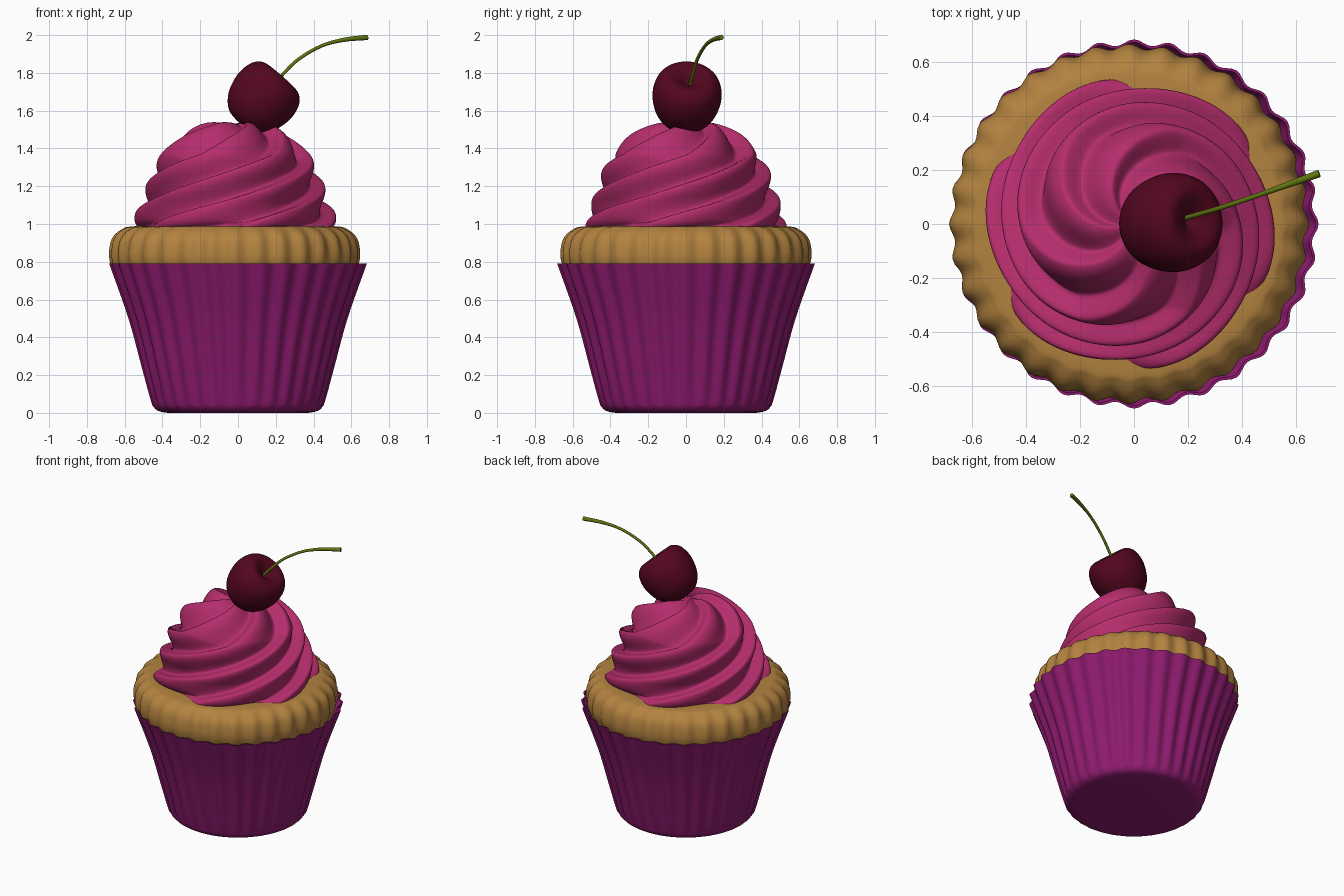
import bpy, math
from mathutils import Vector

if "Cube" in bpy.data.objects:
    bpy.data.objects.remove(bpy.data.objects["Cube"])

TAU = 2 * math.pi
FLUTES = 32


def material(name, rgb):
    m = bpy.data.materials.new(name)
    m.diffuse_color = (*rgb, 1)
    m.use_nodes = True
    m.node_tree.nodes["Principled BSDF"].inputs["Base Color"].default_value = m.diffuse_color
    return m


def smooth_path(pts, steps):
    """Catmull-Rom interpolation through a few points."""
    pts = [Vector(p) for p in pts]
    ext = [2 * pts[0] - pts[1]] + pts + [2 * pts[-1] - pts[-2]]
    out = []
    for i in range(1, len(ext) - 2):
        a, b, c, d = ext[i - 1:i + 3]
        for k in range(steps):
            t = k / steps
            out.append(0.5 * (2 * b + (c - a) * t + (2 * a - 5 * b + 4 * c - d) * t * t
                              + (3 * b - a - 3 * c + d) * t ** 3))
    return out + [pts[-1]]


def lathe(name, rows, segs, point, mat, angle=50):
    """Closed revolved skin; point(row, theta) gives each position."""
    verts = [point(i, TAU * j / segs) for i in range(rows) for j in range(segs)]
    faces = [(i * segs + j, i * segs + (j + 1) % segs,
              (i + 1) * segs + (j + 1) % segs, (i + 1) * segs + j)
             for i in range(rows - 1) for j in range(segs)]
    faces.append(tuple(reversed(range(segs))))
    faces.append(tuple(range((rows - 1) * segs, rows * segs)))
    me = bpy.data.meshes.new(name)
    me.from_pydata(verts, [], faces)
    me.materials.append(mat)
    ob = bpy.data.objects.new(name, me)
    bpy.context.collection.objects.link(ob)
    bpy.ops.object.select_all(action='DESELECT')
    ob.select_set(True)
    bpy.context.view_layer.objects.active = ob
    bpy.ops.object.shade_smooth_by_angle(angle=math.radians(angle))
    return ob


purple = material("wrapper purple", (0.275, 0.011, 0.16))
sponge = material("sponge tan", (0.45, 0.225, 0.05))
pink = material("frosting pink", (0.46, 0.026, 0.15))
red = material("cherry red", (0.088, 0.002, 0.013))
green = material("stem green", (0.115, 0.18, 0.005))

# Paper wrapper: fluted cup with a thin rim; (radius, z, flute depth)
outer = smooth_path([(0.37, 0, 0), (0.415, 0.008, 0), (0.442, 0.028, 0.002),
                     (0.458, 0.07, 0.005), (0.503, 0.25, 0.009), (0.57, 0.5, 0.010),
                     (0.671, 0.79, 0.011)], 5)
cup = outer + [Vector((0.661, 0.79, 0.011)), Vector((0.63, 0.70, 0.010)),
               Vector((0.6, 0.68, 0.01))]


def cup_point(i, a):
    r = cup[i].x + cup[i].z * math.cos(FLUTES * a)
    return (r * math.cos(a), r * math.sin(a), max(cup[i].y, 0))


lathe("paper_wrapper", len(cup), FLUTES * 8, cup_point, purple)

# Sponge cake rim, scalloped in step with the wrapper
cake = smooth_path([(0.615, 0.70, 0.008), (0.651, 0.80, 0.009), (0.653, 0.87, 0.010),
                    (0.635, 0.93, 0.010), (0.59, 0.972, 0.007), (0.53, 0.988, 0.002),
                    (0.3, 0.992, 0)], 5)


def cake_point(i, a):
    r = cake[i].x + cake[i].z * math.cos(FLUTES * a)
    return (r * math.cos(a) - 0.018, r * math.sin(a), cake[i].y)


lathe("sponge_cake", len(cake), FLUTES * 8, cake_point, sponge)

# Piped frosting: six twisted lobes; (radius, z, lobe depth)
swirl = smooth_path([(0.50, 0.965, 0.06), (0.505, 1.02, 0.07), (0.465, 1.11, 0.075),
                     (0.435, 1.20, 0.075), (0.395, 1.30, 0.075), (0.33, 1.39, 0.075),
                     (0.25, 1.46, 0.07), (0.14, 1.515, 0.045), (0.01, 1.53, 0)], 12)
length = [0.0]
for p, q in zip(swirl, swirl[1:]):
    length.append(length[-1] + (q.xy - p.xy).length)


def lobe(p):
    """Steep rise to a round crest, then a gradual fall."""
    p %= 1
    if p < 0.24:
        return (1 - math.cos(p / 0.24 * math.pi)) / 2
    return ((1 + math.cos((p - 0.24) / 0.76 * math.pi)) / 2) ** 0.85


def swirl_point(i, a):
    s = swirl[i]
    d = swirl[min(i + 1, len(swirl) - 1)].xy - swirl[max(i - 1, 0)].xy
    n = Vector((d.y, -d.x)).normalized()
    run = length[i] - 0.04
    twist = math.radians(28 + 375 * min(run, 0.38) + 190 * max(run - 0.38, 0))
    h = s.z * (lobe((a - twist) / TAU * 6) - 0.5)
    r, z = s.x + n.x * h, s.y + n.y * h
    return (r * math.cos(a) - 0.014, r * math.sin(a), z)


lathe("frosting_swirl", len(swirl), 300, swirl_point, pink, 80)

# Cherry: dimpled heart-like profile, tilted to the right
prof = smooth_path([(0.002, -0.195), (0.09, -0.18), (0.150, -0.12), (0.178, -0.04),
                    (0.182, 0.03), (0.162, 0.097), (0.115, 0.133), (0.055, 0.116),
                    (0.002, 0.075)], 5)
cherry = lathe("cherry", len(prof), 48,
               lambda i, a: (prof[i].x * math.cos(a), prof[i].x * math.sin(a), prof[i].y),
               red)
cherry.location = (0.140, 0.005, 1.677)
cherry.rotation_mode = 'QUATERNION'
cherry.rotation_quaternion = Vector((0.66, 0.08, 0.75)).to_track_quat('Z', 'Y')

# Stem: curved tube that thickens at the tip
path = smooth_path([(0.18, 0.02, 1.73), (0.235, 0.035, 1.79), (0.32, 0.06, 1.872),
                    (0.44, 0.10, 1.942), (0.56, 0.142, 1.975), (0.685, 0.187, 1.988)], 5)


def stem_point(i, a):
    d = path[min(i + 1, len(path) - 1)] - path[max(i - 1, 0)]
    u = d.cross(Vector((0, 0, 1))).normalized()
    v = u.cross(d).normalized()
    t = i / (len(path) - 1)
    r = 0.009 + 0.005 * max(0, (t - 0.65) / 0.35)
    return path[i] + r * (math.cos(a) * u + math.sin(a) * v)


lathe("cherry_stem", len(path), 12, stem_point, green)
